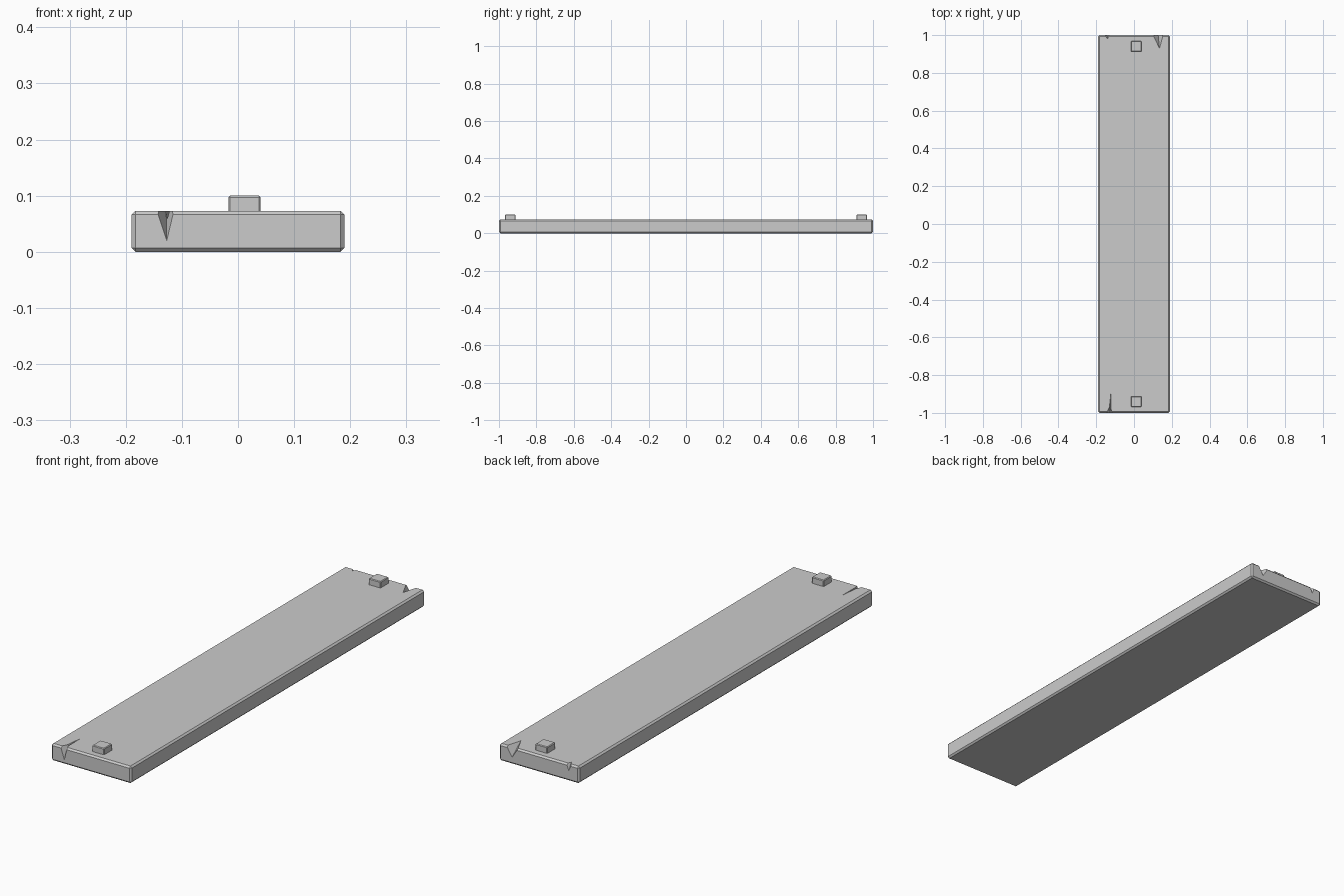
import bpy
from mathutils import Vector

if "Cube" in bpy.data.objects:
    bpy.data.objects.remove(bpy.data.objects["Cube"])


def mesh_object(name, verts, faces):
    mesh = bpy.data.meshes.new(name)
    mesh.from_pydata(verts, [], faces)
    obj = bpy.data.objects.new(name, mesh)
    bpy.context.collection.objects.link(obj)
    return obj


def block(name, lo, hi, bevel):
    lo, hi = Vector(lo), Vector(hi)
    bpy.ops.mesh.primitive_cube_add(size=1)
    obj = bpy.context.object
    obj.name = name
    for v in obj.data.vertices:
        v.co = [(lo[i] + hi[i]) / 2 + v.co[i] * (hi[i] - lo[i]) for i in range(3)]
    mod = obj.modifiers.new("edge_bevel", "BEVEL")
    mod.width = bevel
    mod.segments = 1
    return obj


def split_cut(board, name, x0, x1, tip, apex, end):
    """Cut a pointed split running inward from one end of the board."""
    apex = Vector(apex)
    ring = [Vector((x0, end, 0.074)), Vector((x1, end, 0.074)), Vector((tip[0], end, tip[1]))]
    # extend slightly past the end face and above the top
    ring = [apex + (p - apex) * 1.06 for p in ring]
    up = Vector((0, 0, 0.03))
    verts = ring + [apex, ring[0] + up, ring[1] + up, apex + up]
    faces = [(0, 2, 1), (0, 1, 5, 4), (0, 3, 2), (1, 2, 3),
             (0, 4, 6, 3), (1, 3, 6, 5), (4, 5, 6)]
    if end > 0:
        faces = [f[::-1] for f in faces]
    cutter = mesh_object(name, verts, faces)
    bpy.context.view_layer.objects.active = cutter
    bpy.ops.object.select_all(action="DESELECT")
    cutter.select_set(True)
    bpy.ops.object.mode_set(mode="EDIT")
    bpy.ops.mesh.select_all(action="SELECT")
    bpy.ops.mesh.normals_make_consistent(inside=False)
    bpy.ops.object.mode_set(mode="OBJECT")
    mod = board.modifiers.new(name, "BOOLEAN")
    mod.operation = "DIFFERENCE"
    mod.solver = "EXACT"
    mod.object = cutter
    return cutter


# plank with chamfered edges
board = block("plank", (-0.19, -1, 0), (0.19, 1, 0.073), 0.007)

# splits in the end grain: a short deep chip and a long shallow crack
cutters = [
    split_cut(board, "front_chip", -0.145, -0.114, (-0.127, 0.02), (-0.128, -0.965, 0.068), -1),
    split_cut(board, "front_crack", -0.134, -0.122, (-0.127, 0.055), (-0.122, -0.89, 0.073), -1),
    split_cut(board, "back_chip", 0.10, 0.155, (0.128, 0.03), (0.135, 0.93, 0.073), 1),
    split_cut(board, "back_nick", -0.155, -0.13, (-0.142, 0.045), (-0.14, 0.98, 0.073), 1),
]

# square nail heads
for label, y in (("front", -0.94), ("back", 0.94)):
    block(label + "_nail", (-0.017, y - 0.028, 0.05), (0.04, y + 0.028, 0.1), 0.003)

# apply the cuts and remove the cutters
bpy.ops.object.select_all(action="DESELECT")
board.select_set(True)
bpy.context.view_layer.objects.active = board
for name in [m.name for m in board.modifiers]:
    bpy.ops.object.modifier_apply(modifier=name)
for cutter in cutters:
    bpy.data.objects.remove(cutter)
